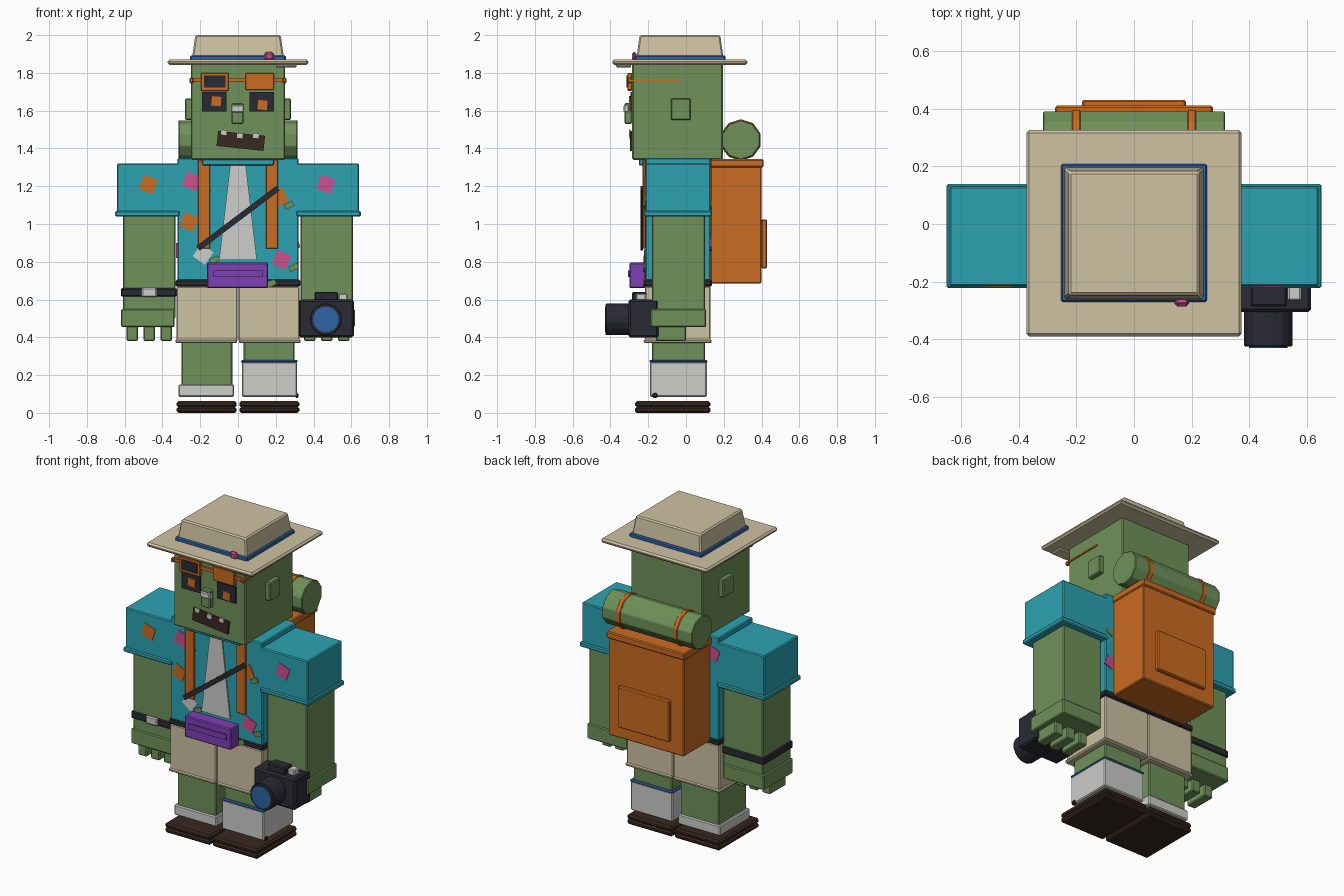
import bpy
import math
from mathutils import Matrix, Vector

old_cube = bpy.data.objects.get("Cube")
if old_cube:
    bpy.data.objects.remove(old_cube, do_unlink=True)


def material(name, red, green_part, blue_part):
    mat = bpy.data.materials.new(name)
    mat.use_nodes = True
    colour = (red, green_part, blue_part, 1)
    mat.diffuse_color = colour
    for node in mat.node_tree.nodes:
        if node.type == "BSDF_PRINCIPLED":
            node.inputs["Base Color"].default_value = colour
    return mat


green = material("skin green", .16, .29, .1)
teal = material("shirt teal", .025, .37, .45)
tan = material("khaki tan", .62, .54, .36)
orange = material("canvas orange", .6, .15, .015)
purple = material("pouch purple", .21, .05, .46)
dark = material("charcoal", .023, .023, .034)
brown = material("dark brown", .04, .021, .014)
white = material("off white", .61, .61, .59)
blue = material("band blue", .027, .13, .38)
pink = material("flower pink", .61, .08, .27)


def finish(obj, mat, bevel):
    obj.data.materials.append(mat)
    if bevel:
        modifier = obj.modifiers.new("soft edges", "BEVEL")
        modifier.width = bevel
        modifier.segments = 1
    return obj


def box(name, mat, x, y, z, bevel=.006, tilt=0, taper=1):
    """Box from axis ranges; a single number for x means symmetric half width."""
    if not isinstance(x, tuple):
        x = (-x, x)
    bpy.ops.mesh.primitive_cube_add(size=1)
    obj = bpy.context.object
    obj.name = name
    spans = (x, y, z)
    size = Vector([abs(high - low) for low, high in spans])
    obj.location = [(low + high) / 2 for low, high in spans]
    for vert in obj.data.vertices:
        if vert.co.z > 0:
            vert.co.x *= taper
            if name == "hat_crown":
                vert.co.y *= taper
        vert.co = vert.co * size
    obj.data.transform(Matrix.Rotation(-math.radians(tilt), 4, "Y"))
    return finish(obj, mat, bevel)


def flip(span, side):
    return tuple(sorted(side * value for value in span))


def drum(name, mat, radius, depth, location, axis, sides, bevel=.004):
    bpy.ops.mesh.primitive_cylinder_add(vertices=sides, radius=radius, depth=depth)
    obj = bpy.context.object
    obj.name = name
    # Align a flat side with the top before turning the axis
    obj.data.transform(Matrix.Rotation(math.pi / sides, 4, "Z"))
    obj.data.transform(Matrix.Rotation(math.pi / 2, 4, axis))
    obj.location = location
    return finish(obj, mat, bevel)


def patch(name, mat, x, z, width, height, tilt, face):
    """Thin tilted plate lying on the wall at y = face."""
    box(name, mat, (x - width / 2, x + width / 2), (face - .004, face + .004),
        (z - height / 2, z + height / 2), 0, tilt)


# Torso
FRONT, BACK, FACE = -.215, .13, -.285
box("torso", teal, .32, (FRONT, BACK), (.69, 1.35))
box("collar", teal, .19, (-.25, FRONT), (1.31, 1.35))
box("undershirt", white, .1, (FRONT - .008, FRONT), (.81, 1.34), 0, 0, .38)
box("belt", dark, .33, (-.222, .137), (.67, .705))
box("waist_pouch", purple, (-.165, .16), (-.3, FRONT), (.66, .795))
box("pouch_flap", purple, (-.13, .13), (-.308, -.3), (.72, .755), 0)

# Arms and legs
for side, label in ((-1, "right"), (1, "left")):
    def limb(part, mat, x, y, z, bevel=.006):
        box(label + "_" + part, mat, flip(x, side), y, z, bevel)

    limb("sleeve", teal, (.3, .64), (FRONT, BACK), (1.05, 1.32))
    limb("sleeve_cuff", teal, (.31, .65), (-.222, .138), (1.04, 1.07))
    limb("arm", green, (.33, .61), (-.18, .1), (.5, 1.05))
    limb("hand", green, (.335, .62), (-.187, .107), (.455, .55))
    for number in range(3):
        start = .35 + number * .09
        limb("finger", green, (start, start + .06), (-.16, 0), (.38, .46))
    limb("shorts_leg", tan, (.002, .325), (-.218, BACK), (.38, .67))
    limb("shorts_hem", tan, (.004, .332), (-.224, .136), (.37, .39))
    limb("leg", green, (.03, .3), (-.18, .1), (.09, .4))
    limb("lower_sole", brown, (.007, .325), (-.27, BACK), (0, .032), .01)
    limb("upper_sole", brown, (.007, .325), (-.27, BACK), (.03, .062), .01)
    limb("ear", green, (.24, .28), (-.08, .025), (1.55, 1.665))
    limb("temple_arm", orange, (.25, .257), (-.3, -.03), (1.755, 1.765), 0)
    limb("hinge", orange, (.235, .257), (-.31, FACE), (1.745, 1.775))
    limb("pack_strap", orange, (.148, .212), (FRONT - .014, FRONT), (.87, 1.34), .003)
    limb("eye_socket", dark, (.06, .19), (-.295, FACE), (1.595, 1.7), 0)
    drum(label + "_bedroll_tie", orange, .11, .03, (side * .2, .29, 1.445), "Y", 10)

box("right_sock", white, (-.315, -.02), (-.19, .11), (.085, .15))
box("left_sock", white, (.02, .312), (-.19, .11), (.085, .27))
box("left_sock_band", blue, (.016, .316), (-.194, .114), (.265, .28))
box("sock_spot", brown, (.3, .32), (-.178, -.15), (.08, .105))
box("wrist_strap", dark, (-.62, -.325), (-.187, .107), (.615, .66))
box("wrist_buckle", white, (-.51, -.43), (-.196, -.18), (.613, .663))

# Shirt print: x, z, tilt of the larger square patches
prints = ((orange, -.475, 1.21, -20), (pink, -.245, 1.225, -25), (pink, .465, 1.21, -20),
          (orange, -.26, 1.01, -25), (orange, .215, 1.14, 25), (white, -.185, .84, -35),
          (pink, .23, .81, -25))
for mat, x, z, tilt in prints:
    patch("shirt_flower", mat, x, z, .08, .08, tilt, FRONT)
leaves = ((.27, 1.1), (.295, .77), (-.125, .81), (.175, .685), (-.17, 1.18))
for x, z in leaves:
    patch("shirt_leaf", green, x, z, .05, .03, 25, FRONT - .006)
patch("back_flower", pink, -.285, 1.24, .07, .08, 20, BACK)
patch("back_flower", pink, .29, .9, .06, .07, 20, BACK)
patch("back_leaf", green, .29, 1.1, .05, .03, 25, BACK)
box("side_flower", pink, (-.328, -.318), (-.07, .01), (.82, .9), 0)
box("camera_strap", dark, .265, (-.241, -.228), (1.015, 1.045), 0, 37)

# Head and face
box("head", green, .25, (FACE, .195), (1.34, 1.86))
box("nose", green, (-.035, .03), (-.325, FACE), (1.53, 1.64))
box("nose_cream", white, (-.037, .032), (-.33, -.3), (1.59, 1.63))
patch("right_pupil", orange, -.115, 1.65, .05, .05, -5, -.297)
patch("left_pupil", orange, .13, 1.63, .05, .05, -5, -.297)
box("mouth", brown, (-.11, .14), (-.297, FACE), (1.4, 1.48), 0, -6)
for x, z in ((-.075, 1.485), (.01, 1.468), (.095, 1.468)):
    patch("tooth", white, x, z, .03, .026, -6, -.298)

# Flipped sunglasses
box("glasses_bar", orange, .24, (-.302, -.29), (1.752, 1.772), 0)
box("right_frame", orange, (-.195, -.05), (-.31, FACE), (1.705, 1.8), .003)
box("right_lens", dark, (-.18, -.065), (-.315, -.308), (1.722, 1.785), 0)
box("left_frame", orange, (.04, .19), (-.31, FACE), (1.71, 1.8), .003)

# Sun hat
box("hat_brim", tan, .373, (-.39, .325), (1.843, 1.87), .01)
box("brim_tear", tan, (.2, .31), (-.37, -.29), (1.828, 1.846))
box("hat_band", blue, .253, (-.27, .208), (1.865, 1.893))
box("hat_crown", tan, .243, (-.262, .198), (1.88, 2), .008, 0, .93)
box("hat_flower", pink, (.14, .19), (-.286, -.262), (1.865, 1.91), .01)

# Backpack with bedroll
box("backpack", orange, .265, (BACK, .4), (.685, 1.31))
box("backpack_lid", orange, .273, (BACK, .41), (1.3, 1.343))
box("backpack_pocket", orange, .18, (.4, .43), (.765, 1.025))
drum("bedroll", green, .105, .63, (0, .29, 1.445), "Y", 10)

# Hand-held camera
box("camera_body", dark, (.322, .613), (-.305, -.145), (.4, .6), .01)
box("viewfinder", dark, (.405, .53), (-.285, -.21), (.59, .64))
box("shutter_button", white, (.532, .58), (-.265, -.21), (.59, .632))
drum("lens_barrel", dark, .085, .13, (.465, -.36, .495), "X", 16)
drum("lens_glass", blue, .068, .02, (.465, -.42, .495), "X", 16, 0)
